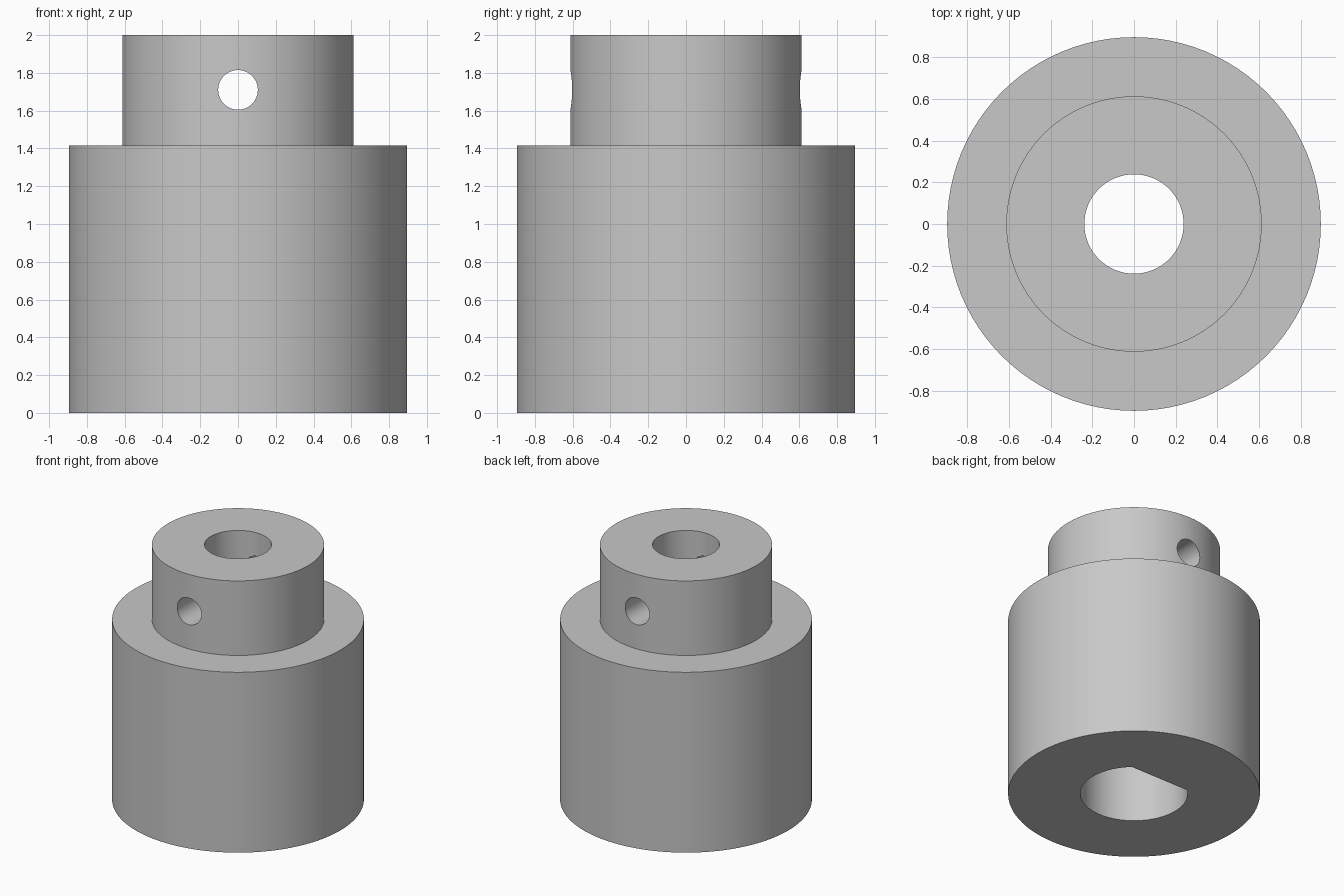
import bpy, bmesh, math
from mathutils import Matrix

cube = bpy.data.objects.get("Cube")
if cube:
    bpy.data.objects.remove(cube, do_unlink=True)

BODY_R, NECK_R = 0.895, 0.612
SHOULDER_Z, TOP_Z = 1.415, 2.0
BORE_R, SOCKET_R, SOCKET_FLAT = 0.238, 0.382, 0.283
PIN_R, PIN_Z = 0.105, 1.71

grey = bpy.data.materials.new("light grey")
grey.use_nodes = True
grey.diffuse_color = (0.58, 0.58, 0.58, 1)
grey.node_tree.nodes["Principled BSDF"].inputs["Base Color"].default_value = grey.diffuse_color


def circle(radius, count):
    return [(radius * math.cos(2 * math.pi * i / count),
             radius * math.sin(2 * math.pi * i / count)) for i in range(count)]


def d_outline(radius, flat, count):
    """Circle cut off by a straight chord at y = flat."""
    start = math.pi - math.asin(flat / radius)
    sweep = math.pi + 2 * math.asin(flat / radius)
    return [(radius * math.cos(start + sweep * i / count),
             radius * math.sin(start + sweep * i / count)) for i in range(count + 1)]


def make_object(name, bm):
    bmesh.ops.recalc_face_normals(bm, faces=bm.faces)
    mesh = bpy.data.meshes.new(name)
    bm.to_mesh(mesh)
    bm.free()
    mesh.materials.append(grey)
    obj = bpy.data.objects.new(name, mesh)
    bpy.context.collection.objects.link(obj)
    return obj


def prism(name, outline, low, high, turn=None):
    """Straight extrusion of a closed outline."""
    bm = bmesh.new()
    base = bm.faces.new([bm.verts.new((x, y, low)) for x, y in outline])
    top = bmesh.ops.extrude_face_region(bm, geom=[base], use_keep_orig=True)["geom"]
    bmesh.ops.translate(bm, vec=(0, 0, high - low),
                        verts=[v for v in top if isinstance(v, bmesh.types.BMVert)])
    if turn:
        bm.transform(turn)
    return make_object(name, bm)


# Stepped outer body: wide barrel with a narrower neck
bm = bmesh.new()
rings = [[bm.verts.new((x, y, z)) for x, y in circle(r, 96)]
         for r, z in ((BODY_R, 0), (BODY_R, SHOULDER_Z), (NECK_R, SHOULDER_Z), (NECK_R, TOP_Z))]
for low, high in zip(rings, rings[1:]):
    for i in range(len(low)):
        j = (i + 1) % len(low)
        bm.faces.new((low[i], low[j], high[j], high[i]))
bm.faces.new(rings[0])
bm.faces.new(rings[-1])
coupler = make_object("shaft_coupler", bm)

# Neck bore, D-shaped socket from below, and cross pin hole
sideways = Matrix.Translation((0, 0, PIN_Z)) @ Matrix.Rotation(math.pi / 2, 4, "X")
cutters = [
    prism("bore_cutter", circle(BORE_R, 64), 0.5, TOP_Z + 0.2),
    prism("socket_cutter", d_outline(SOCKET_R, SOCKET_FLAT, 64), -0.2, SHOULDER_Z),
    prism("pin_hole_cutter", circle(PIN_R, 48), -1, 1, sideways),
]
bpy.context.view_layer.objects.active = coupler
for cutter in cutters:
    cutter.hide_render = True
    cut = coupler.modifiers.new(cutter.name, "BOOLEAN")
    cut.operation = "DIFFERENCE"
    cut.solver = "EXACT"
    cut.object = cutter
    bpy.ops.object.modifier_apply(modifier=cut.name)
    bpy.data.objects.remove(cutter, do_unlink=True)

# Rounded walls shaded smooth, edges kept crisp
bpy.ops.object.select_all(action="DESELECT")
coupler.select_set(True)
bpy.ops.object.shade_smooth_by_angle(angle=math.radians(30))
